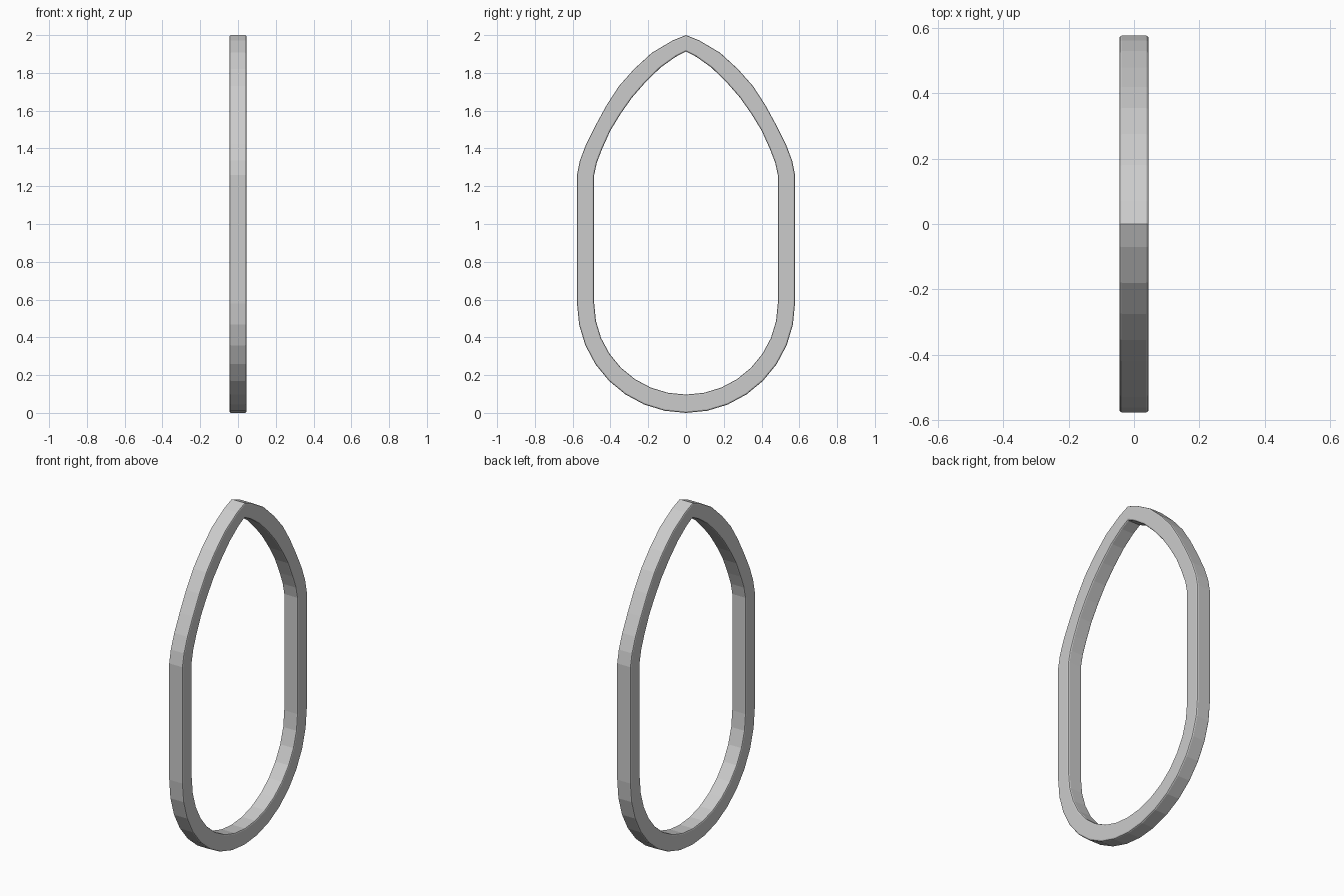
import bpy, bmesh, math

if "Cube" in bpy.data.objects:
    bpy.data.objects.remove(bpy.data.objects["Cube"])

T = 0.045  # half thickness

# right half of the pointed arch, apex to springing: outer and inner (y, z)
outer = [(0, 2.0), (.07, 1.972), (.18, 1.907), (.275, 1.82), (.355, 1.73),
         (.42, 1.63), (.48, 1.52), (.53, 1.42), (.562, 1.335), (.577, 1.26)]
inner = [(0, 1.913), (.055, 1.885), (.135, 1.828), (.215, 1.75), (.285, 1.67),
         (.345, 1.585), (.40, 1.495), (.443, 1.40), (.472, 1.325), (.486, 1.26)]


# rounded bottom, springing to lowest point
def quarter(ry, rz, n=8):
    return [(ry * math.cos(a), .58 - rz * math.sin(a))
            for a in (i * math.pi / 2 / n for i in range(n + 1))]


def closed(half):
    return half + [(-y, z) for y, z in reversed(half[1:-1])]


out_loop = closed(outer + quarter(.577, .58))
in_loop = closed(inner + quarter(.486, .483))

# frame: bridge the four loops of the rectangular section
bm = bmesh.new()
section = [(out_loop, T), (out_loop, -T), (in_loop, -T), (in_loop, T)]
rings = [[bm.verts.new((x, y, z)) for y, z in loop] for loop, x in section]
n = len(out_loop)
for k in range(4):
    a, b = rings[k], rings[(k + 1) % 4]
    for i in range(n):
        j = (i + 1) % n
        bm.faces.new((a[i], a[j], b[j], b[i]))
bmesh.ops.recalc_face_normals(bm, faces=bm.faces)
mesh = bpy.data.meshes.new("window_frame")
bm.to_mesh(mesh)
bm.free()
frame = bpy.data.objects.new("window_frame", mesh)
bpy.context.collection.objects.link(frame)

# slight edge bevel
bev = frame.modifiers.new("edge_bevel", 'BEVEL')
bev.width = .008
bev.segments = 2
bev.limit_method = 'ANGLE'
bev.angle_limit = math.radians(75)
